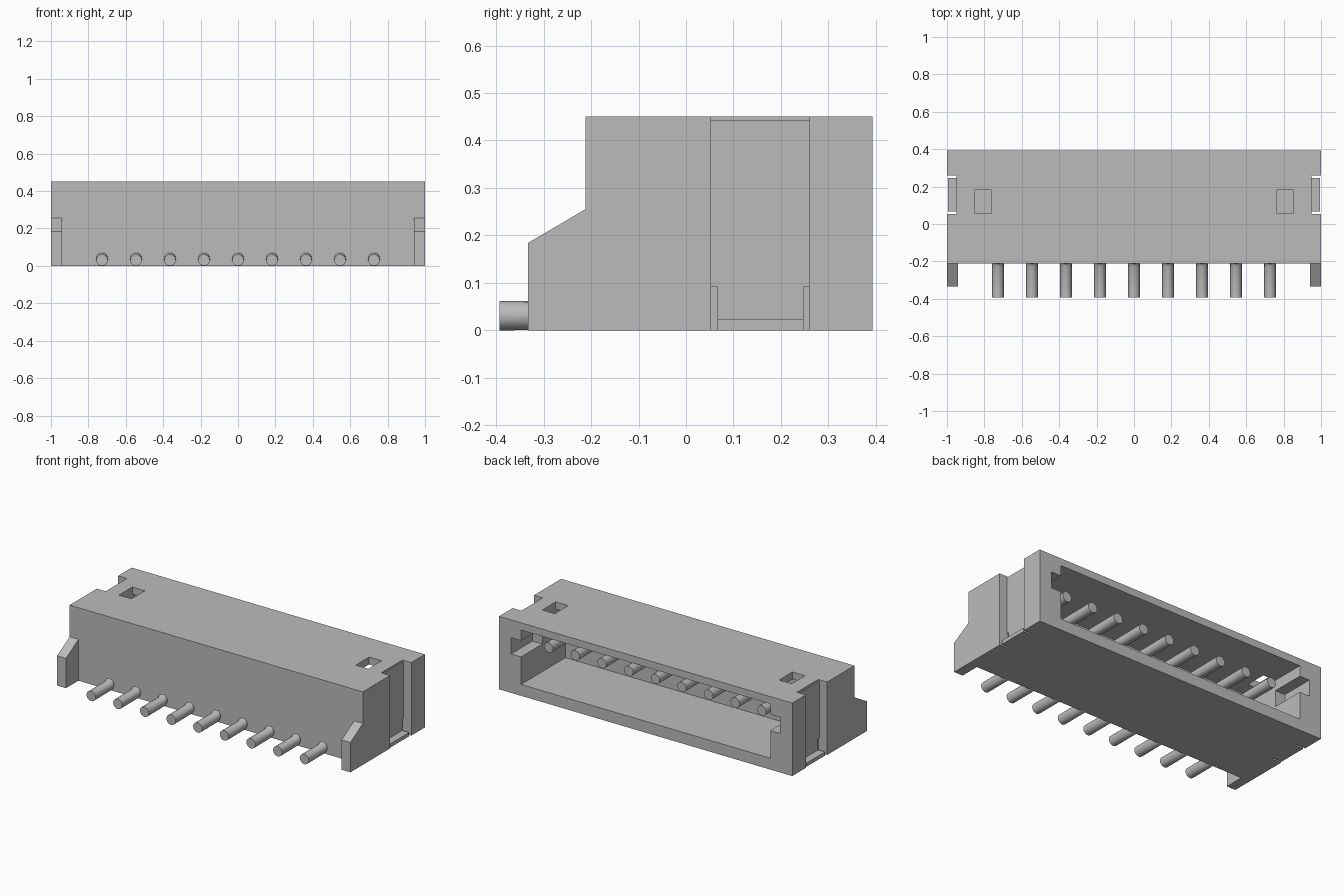
import bpy
import bmesh
from math import radians

if "Cube" in bpy.data.objects:
    bpy.data.objects.remove(bpy.data.objects["Cube"], do_unlink=True)

grey = bpy.data.materials.new("plain_grey")
grey.use_nodes = True
COLOUR = (0.5, 0.5, 0.5, 1)
grey.diffuse_color = COLOUR
grey.node_tree.nodes["Principled BSDF"].inputs["Base Color"].default_value = COLOUR


def prism(name, outline, x0, x1):
    """Extrude a (y, z) outline from x0 to x1."""
    bm = bmesh.new()
    face = bm.faces.new([bm.verts.new((x0, y, z)) for y, z in outline])
    ext = bmesh.ops.extrude_face_region(bm, geom=[face])
    moved = [v for v in ext["geom"] if isinstance(v, bmesh.types.BMVert)]
    bmesh.ops.translate(bm, verts=moved, vec=(x1 - x0, 0, 0))
    bmesh.ops.recalc_face_normals(bm, faces=bm.faces)
    mesh = bpy.data.meshes.new(name)
    bm.to_mesh(mesh)
    bm.free()
    mesh.materials.append(grey)
    ob = bpy.data.objects.new(name, mesh)
    bpy.context.collection.objects.link(ob)
    return ob


def box(name, x0, x1, y0, y1, z0, z1):
    return prism(name, [(y0, z0), (y1, z0), (y1, z1), (y0, z1)], x0, x1)


def activate(ob):
    bpy.ops.object.select_all(action="DESELECT")
    ob.select_set(True)
    bpy.context.view_layer.objects.active = ob


def cut(target, cutter):
    """Subtract the cutter and discard it."""
    cutter.hide_render = True
    mod = target.modifiers.new("cut", "BOOLEAN")
    mod.operation = "DIFFERENCE"
    mod.solver = "EXACT"
    mod.object = cutter
    activate(target)
    bpy.ops.object.modifier_apply(modifier=mod.name)
    bpy.data.objects.remove(cutter, do_unlink=True)


# Housing with a cavity open at the back
FRONT, BACK, TOP = -0.212, 0.393, 0.45
WALL = 0.94
housing = box("housing", -1, 1, FRONT, BACK, 0, TOP)
cut(housing, box("cavity", -0.85, 0.85, -0.04, 0.5, 0.07, 0.405))

for side, label in ((1, "left"), (-1, "right")):
    def span(a, b):
        return sorted((side * a, side * b))

    # Guide slot, top window and end recess
    cut(housing, box("slot", *span(0.8, 0.918), 0.185, 0.5, 0.24, 0.34))
    cut(housing, box("window", *span(0.765, 0.85), 0.055, 0.185, 0.39, 0.6))
    cut(housing, box("recess", *span(WALL, 1.1), 0.053, 0.26, -0.1, 0.6))

    # Sloped front ear
    prism(label + "_ear", [(FRONT, 0), (FRONT, 0.255), (-0.333, 0.184), (-0.333, 0)],
          *span(WALL, 1))

    # Solder plate in the recess, narrowed at the bottom, with a foot
    prism(label + "_plate",
          [(0.066, 0), (0.247, 0), (0.247, 0.092), (0.26, 0.092),
           (0.26, 0.443), (0.053, 0.443), (0.053, 0.092), (0.066, 0.092)],
          *span(WALL, WALL + 0.008))
    box(label + "_foot", *span(WALL, 0.995), 0.066, 0.247, 0, 0.023)

# Row of bent contact pins
PIN_PATH = [(-0.393, 0.031), (-0.225, 0.031), (-0.19, 0.05), (-0.13, 0.25),
            (-0.09, 0.295), (0.3, 0.295)]
PINS, PITCH = 9, 0.1818
for i in range(PINS):
    x = (i - (PINS - 1) / 2) * PITCH
    curve = bpy.data.curves.new("pin", "CURVE")
    curve.dimensions = "3D"
    curve.bevel_depth = 0.031
    curve.bevel_resolution = 6
    curve.use_fill_caps = True
    spline = curve.splines.new("POLY")
    spline.points.add(len(PIN_PATH) - 1)
    for point, (y, z) in zip(spline.points, PIN_PATH):
        point.co = (x, y, z, 1)
    curve.materials.append(grey)
    pin = bpy.data.objects.new(f"contact_pin_{i + 1}", curve)
    bpy.context.collection.objects.link(pin)
    activate(pin)
    bpy.ops.object.convert(target="MESH")
    bpy.ops.object.shade_smooth_by_angle(angle=radians(40))
